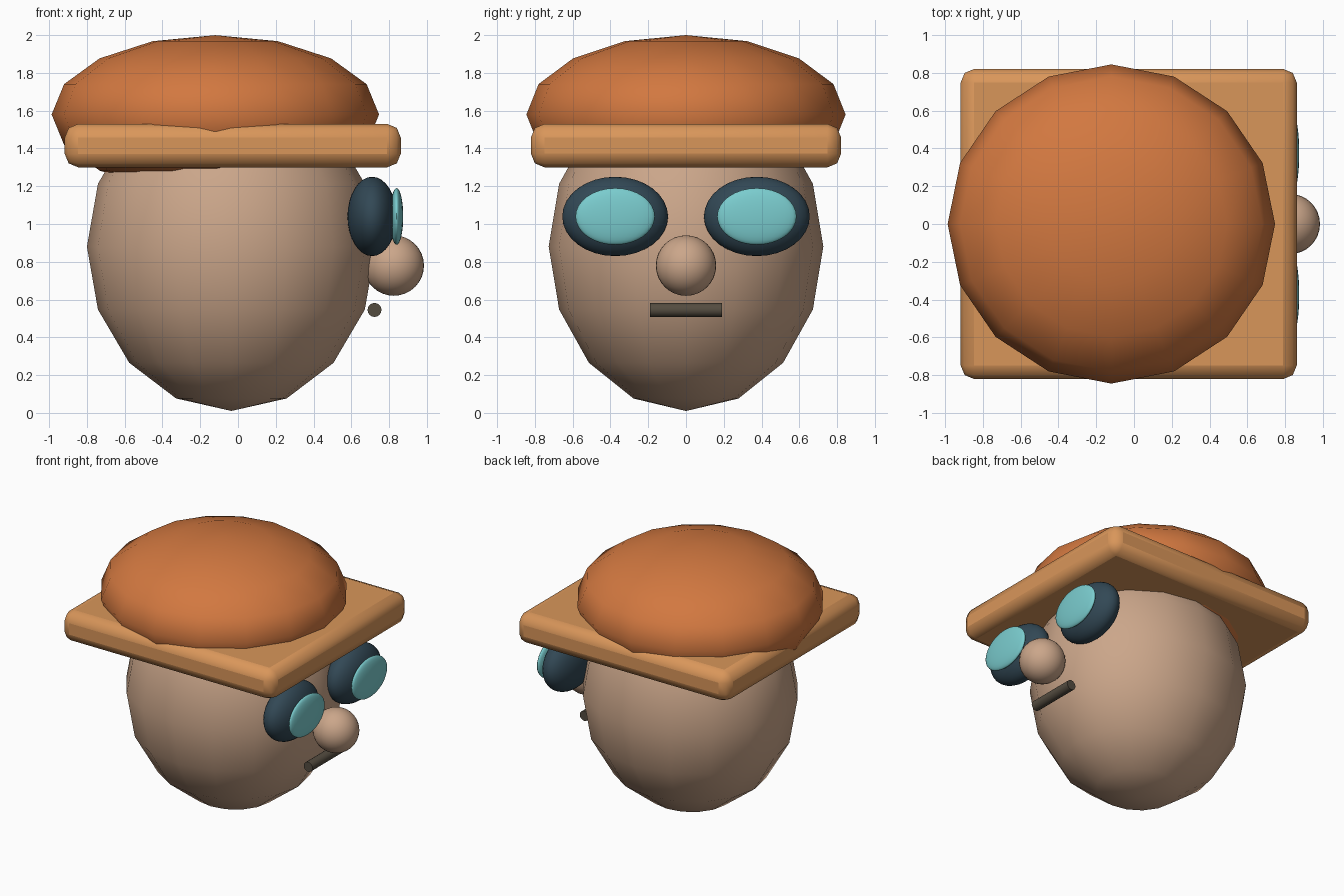
import bpy, math

if "Cube" in bpy.data.objects:
    bpy.data.objects.remove(bpy.data.objects["Cube"], do_unlink=True)


def material(name, rgb):
    """Flat material from display RGB in 0..255, stored as linear."""
    lin = [((c / 255 + 0.055) / 1.055) ** 2.4 for c in rgb]
    m = bpy.data.materials.new(name)
    m.use_nodes = True
    m.diffuse_color = (*lin, 1)
    m.node_tree.nodes["Principled BSDF"].inputs["Base Color"].default_value = (*lin, 1)
    return m


skin = material("skin", (203, 166, 138))
orange = material("burnt orange", (210, 120, 64))
tan = material("tan", (217, 150, 90))
slate = material("dark slate", (50, 72, 85))
teal = material("teal glass", (122, 204, 206))
brown = material("dark brown", (84, 76, 64))


def finish(name, mat, angle):
    ob = bpy.context.object
    ob.name = name
    ob.data.materials.append(mat)
    bpy.ops.object.transform_apply(location=False, rotation=True, scale=True)
    bpy.ops.object.shade_smooth_by_angle(angle=math.radians(angle))
    return ob


def ellipsoid(name, mat, centre, radii, segments=32, rings=16):
    bpy.ops.mesh.primitive_uv_sphere_add(segments=segments, ring_count=rings,
                                         radius=1, location=centre)
    bpy.context.object.scale = radii
    return finish(name, mat, 60)


# Head and crown of the hat: coarse smooth-shaded spheres
ellipsoid("head", skin, (-0.035, 0, 0.88), (0.765, 0.727, 0.87), 16, 8)
ellipsoid("hat_crown", orange, (-0.12, 0, 1.58), (0.867, 0.845, 0.42), 16, 8)

# Square bevelled brim
bpy.ops.mesh.primitive_cube_add(size=1, location=(-0.028, 0, 1.415))
bpy.context.object.scale = (1.78, 1.642, 0.23)
brim = finish("hat_brim", tan, 20)
bevel = brim.modifiers.new("rounded_edges", "BEVEL")
bevel.width = 0.072
bevel.segments = 2

# Goggles: dark rim with a thin lens in front, on both sides
for side, y in (("left", 0.375), ("right", -0.375)):
    ellipsoid(side + "_goggle_rim", slate, (0.71, y, 1.04), (0.13, 0.28, 0.21))
    ellipsoid(side + "_goggle_lens", teal, (0.84, y, 1.04), (0.035, 0.21, 0.15))

# Nose and mouth
ellipsoid("nose", skin, (0.825, 0, 0.78), (0.16, 0.16, 0.16))
bpy.ops.mesh.primitive_cylinder_add(vertices=16, radius=0.037, depth=0.38,
                                    location=(0.723, 0, 0.545),
                                    rotation=(math.pi / 2, 0, 0))
finish("mouth", brown, 40)
